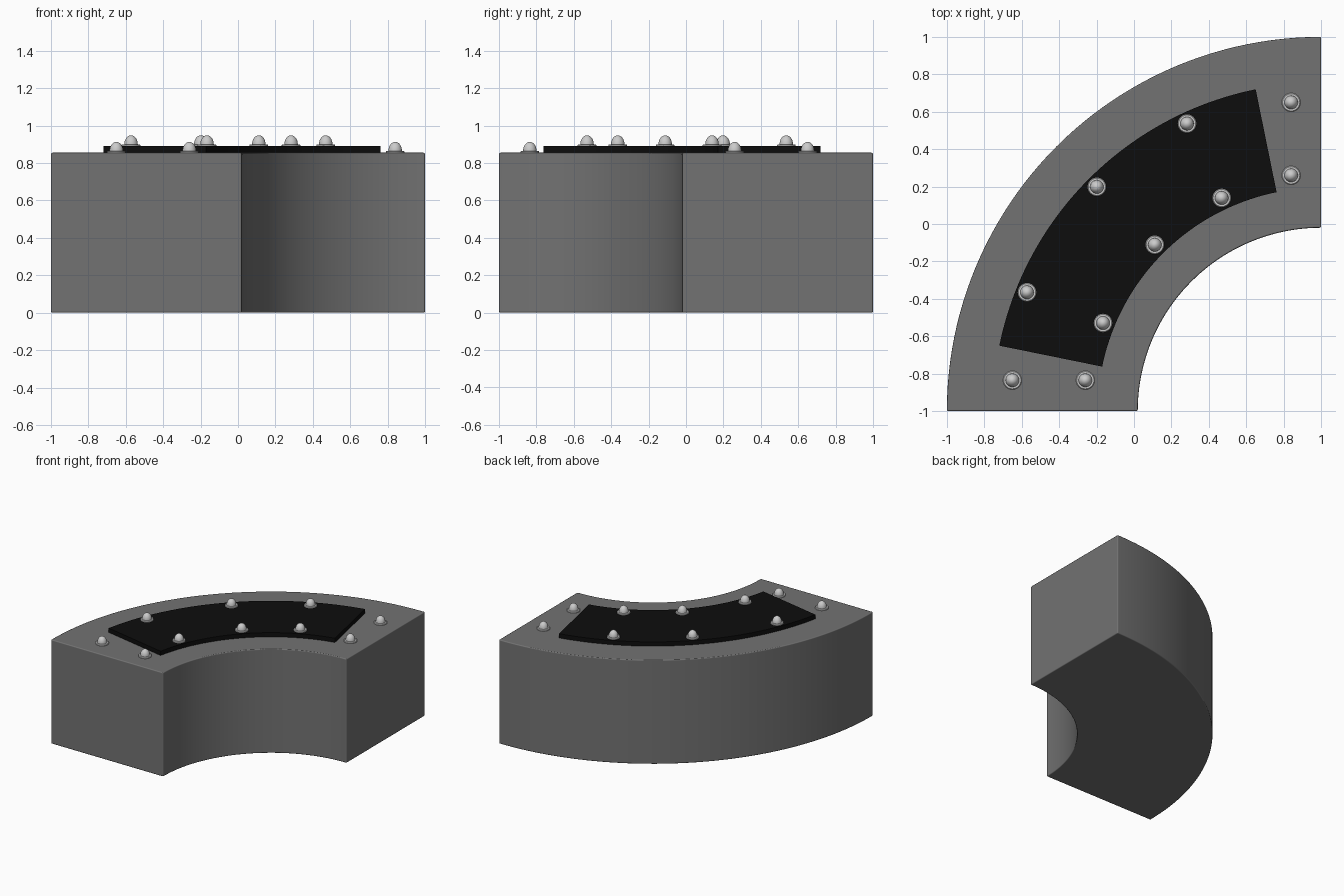
import bpy, bmesh, math
from mathutils import Vector

if "Cube" in bpy.data.objects:
    bpy.data.objects.remove(bpy.data.objects["Cube"], do_unlink=True)

CENTRE = Vector((1, -1, 0))
BODY_TOP, PANEL_TOP = 0.855, 0.89


def material(name, value):
    mat = bpy.data.materials.new(name)
    mat.use_nodes = True
    colour = (value, value, value, 1)
    mat.diffuse_color = colour
    mat.node_tree.nodes["Principled BSDF"].inputs["Base Color"].default_value = colour
    return mat


grey = material("stone grey", 0.17)
black = material("panel black", 0.004)
silver = material("rivet silver", 0.6)


def finish(name, bm, mat, bevel=0):
    bmesh.ops.recalc_face_normals(bm, faces=bm.faces)
    mesh = bpy.data.meshes.new(name)
    bm.to_mesh(mesh)
    bm.free()
    mesh.materials.append(mat)
    obj = bpy.data.objects.new(name, mesh)
    bpy.context.collection.objects.link(obj)
    bpy.ops.object.select_all(action='DESELECT')
    obj.select_set(True)
    bpy.context.view_layer.objects.active = obj
    bpy.ops.object.shade_smooth_by_angle(angle=math.radians(35))
    if bevel:
        mod = obj.modifiers.new("soft edges", 'BEVEL')
        mod.width, mod.segments = bevel, 2
        mod.limit_method, mod.angle_limit = 'ANGLE', math.radians(40)
        mod.harden_normals = True
    return obj


def curved_block(name, inner, outer, start, end, bottom, top, mat, bevel=0, steps=48):
    """Sweep a rectangular section around the corner centre."""
    bm = bmesh.new()
    rings = []
    for i in range(steps + 1):
        a = math.radians(start + (end - start) * i / steps)
        out = Vector((math.cos(a), math.sin(a), 0))
        rings.append([bm.verts.new(CENTRE + out * r + Vector((0, 0, z)))
                      for r, z in ((inner, bottom), (outer, bottom), (outer, top), (inner, top))])
    for a, b in zip(rings, rings[1:]):
        for k in range(4):
            n = (k + 1) % 4
            bm.faces.new((a[k], a[n], b[n], b[k]))
    bm.faces.new(rings[0])
    bm.faces.new(rings[-1])
    return finish(name, bm, mat, bevel)


def rivet(name, x, y, z):
    """Tall dome on a thin round flange, turned from a profile."""
    profile = [(0.05, -0.005), (0.05, 0.006), (0.046, 0.01), (0.036, 0.01)]
    for i in range(1, 8):
        a = math.pi / 2 * i / 8
        profile.append((0.036 * math.cos(a), 0.01 + 0.048 * math.sin(a)))
    profile.append((0, 0.058))
    bm = bmesh.new()
    verts = [bm.verts.new((r, 0, h)) for r, h in profile]
    edges = [bm.edges.new(pair) for pair in zip(verts, verts[1:])]
    bmesh.ops.spin(bm, geom=verts + edges, axis=(0, 0, 1), cent=(0, 0, 0),
                   angle=math.tau, steps=24)
    bmesh.ops.remove_doubles(bm, verts=bm.verts, dist=0.0005)
    obj = finish(name, bm, silver)
    obj.location = (x, y, z)


# Quarter-ring body and raised dark panel
curved_block("curved_body", 0.98, 2.0, 90, 180, 0, BODY_TOP, grey, 0.008)
curved_block("top_panel", 1.194, 1.755, 101.5, 168.5, BODY_TOP - 0.01, PANEL_TOP, black)

# Rivets along both curved sides of the panel
for radius, side in ((1.257, "inner"), (1.695, "outer")):
    for i, angle in enumerate((115, 135, 158)):
        a = math.radians(angle)
        rivet(f"{side}_panel_rivet_{i + 1}", CENTRE.x + radius * math.cos(a),
              CENTRE.y + radius * math.sin(a), PANEL_TOP)

# Rivets on the body at each end, mirrored across the diagonal
for i, d in enumerate((0.26, 0.65)):
    rivet(f"back_end_rivet_{i + 1}", 0.84, d, BODY_TOP)
    rivet(f"front_end_rivet_{i + 1}", -d, -0.835, BODY_TOP)
